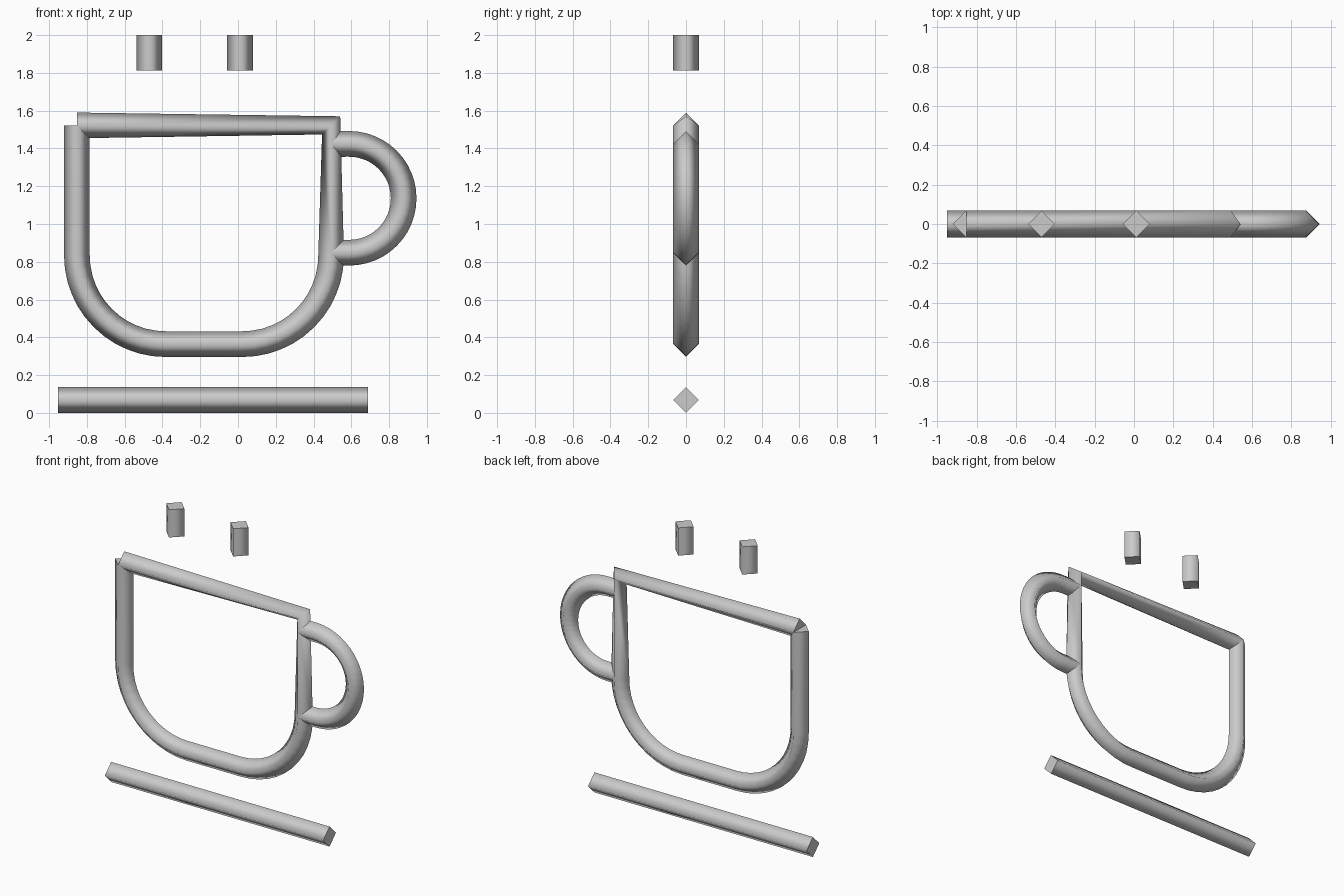
import bpy, bmesh, math
from mathutils import Vector

if "Cube" in bpy.data.objects:
    bpy.data.objects.remove(bpy.data.objects["Cube"])

R = 0.068  # half-diagonal of the diamond section

grey = bpy.data.materials.new("light_grey")
grey.diffuse_color = (0.6, 0.6, 0.6, 1)
grey.use_nodes = True
grey.node_tree.nodes["Principled BSDF"].inputs["Base Color"].default_value = grey.diffuse_color


def arc(cx, cz, r, a0, a1, n=12):
    """Points of an arc in the XZ plane, angles in degrees."""
    return [(cx + r * math.cos(math.radians(a0 + (a1 - a0) * i / n)),
             cz + r * math.sin(math.radians(a0 + (a1 - a0) * i / n)))
            for i in range(n + 1)]


def tube(name, path):
    """Sweep a diamond section along an XZ path; smooth sides, flat caps."""
    pts = [Vector((x, 0, z)) for x, z in path]
    bm = bmesh.new()
    rings = []
    for i, p in enumerate(pts):
        t = Vector((0, 0, 0))
        if i > 0:
            t += (p - pts[i - 1]).normalized()
        if i < len(pts) - 1:
            t += (pts[i + 1] - p).normalized()
        t.normalize()
        side = Vector((-t.z, 0, t.x)) * R
        depth = Vector((0, R, 0))
        rings.append([p + side, p + depth, p - side, p - depth])
    vr = [[bm.verts.new(c) for c in ring] for ring in rings]
    for a, b in zip(vr, vr[1:]):
        for k in range(4):
            f = bm.faces.new((a[k], a[(k + 1) % 4], b[(k + 1) % 4], b[k]))
            f.smooth = True
    # caps on their own vertices keep a crisp rim
    bm.faces.new([bm.verts.new(c) for c in reversed(rings[0])])
    bm.faces.new([bm.verts.new(c) for c in rings[-1]])
    # make the winding face outward
    if bm.calc_volume(signed=True) < 0:
        bmesh.ops.reverse_faces(bm, faces=bm.faces[:])
    me = bpy.data.meshes.new(name)
    bm.to_mesh(me)
    bm.free()
    me.materials.append(grey)
    ob = bpy.data.objects.new(name, me)
    bpy.context.collection.objects.link(ob)


# Cup outline: left wall, rounded bottom, right wall, rim
L, RT, TOP, BOT, CR = -0.853, 0.493, 1.522, 0.364, 0.47
tube("cup_outline",
     [(L, TOP)]
     + arc(L + CR, BOT + CR, CR, 180, 270)
     + arc(RT - CR, BOT + CR, CR, 270, 360)
     + [(RT, TOP), (L, TOP)])

# Handle
tube("handle", [(RT, 1.424)] + arc(0.589, 1.136, 0.288, 90, -90, 24) + [(RT, 0.848)])

# Saucer line
tube("saucer", [(-0.952, R), (0.687, R)])

# Steam marks
for name, x in (("steam_left", -0.47), ("steam_right", 0.011)):
    tube(name, [(x, 1.812), (x, 2.0)])
